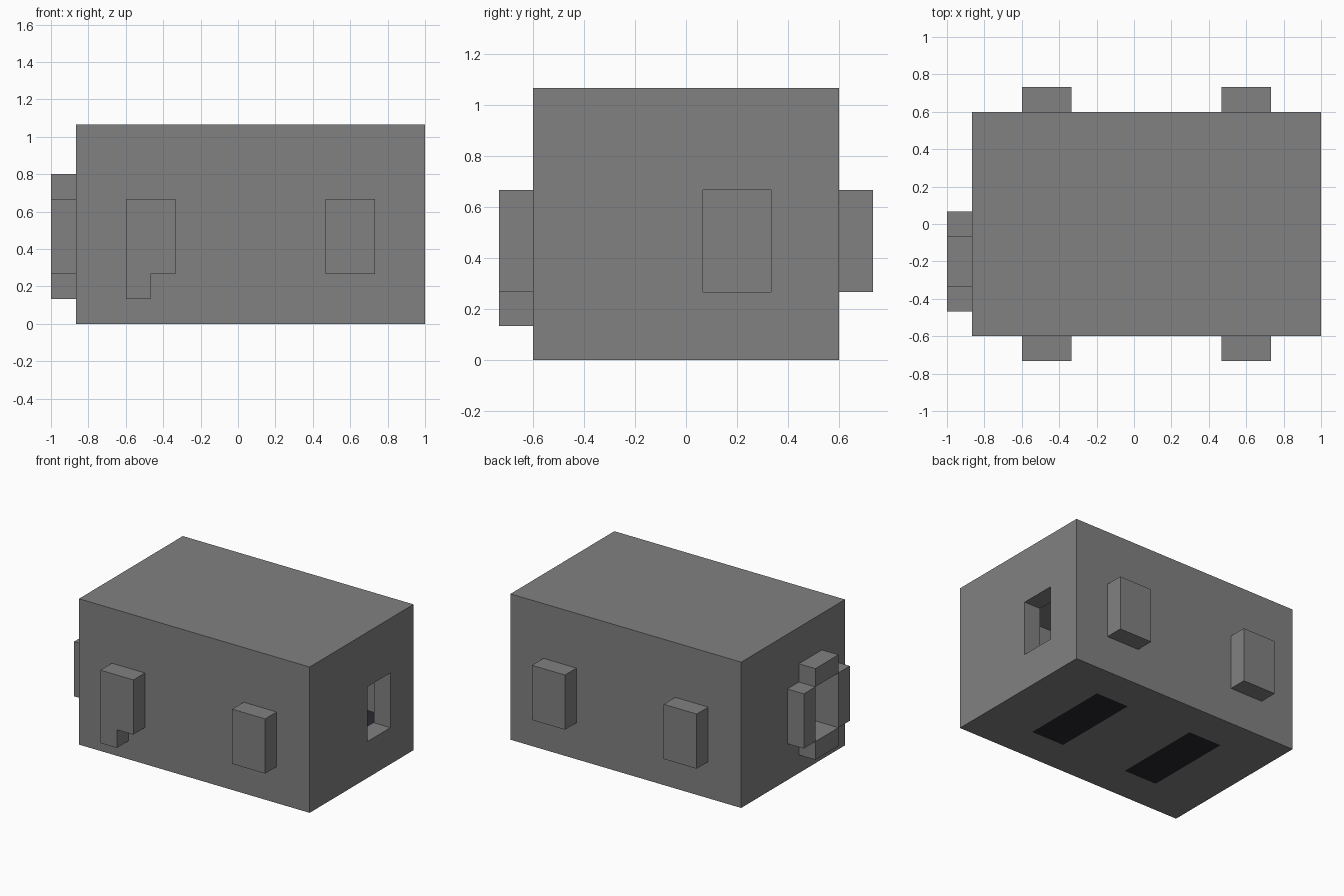
import bpy
import bmesh
from mathutils import Matrix, Vector

cube = bpy.data.objects.get("Cube")
if cube:
    bpy.data.objects.remove(cube, do_unlink=True)

U = 2 / 15                          # one grid unit of the blocky design
ORIGIN = Vector((-1, -5.5 * U, 0))  # grid corner in world space


def material(name, rgb):
    mat = bpy.data.materials.new(name)
    mat.use_nodes = True
    mat.diffuse_color = (*rgb, 1)
    mat.node_tree.nodes["Principled BSDF"].inputs["Base Color"].default_value = (*rgb, 1)
    return mat


GREY = material("stone grey", (0.22, 0.22, 0.22))
DARK = material("near black", (0.022, 0.022, 0.03))


def blocks(name, mat, *spans):
    """One object made of boxes, each given as (low corner, high corner) in grid units."""
    bm = bmesh.new()
    for low, high in spans:
        low, high = Vector(low), Vector(high)
        place = Matrix.Translation(ORIGIN + (low + high) * U / 2)
        scale = Matrix.Diagonal((*((high - low) * U), 1))
        bmesh.ops.create_cube(bm, size=1, matrix=place @ scale)
    mesh = bpy.data.meshes.new(name)
    bm.to_mesh(mesh)
    bm.free()
    mesh.materials.append(mat)
    obj = bpy.data.objects.new(name, mesh)
    bpy.context.collection.objects.link(obj)
    return obj


def cut(target, low, high):
    cutter = blocks("cutter", GREY, (low, high))
    cutter.hide_render = True
    mod = target.modifiers.new("cut", 'BOOLEAN')
    mod.operation = 'DIFFERENCE'
    mod.solver = 'EXACT'
    mod.object = cutter
    bpy.context.view_layer.objects.active = target
    bpy.ops.object.modifier_apply(modifier=mod.name)
    bpy.data.objects.remove(cutter, do_unlink=True)


# Hollow shell with one-unit walls
shell = blocks("body_shell", GREY, ((1, 1, 0), (15, 10, 8)))
cut(shell, (2, 2, 1), (14, 9, 7))

# Openings in the end walls
cut(shell, (13.5, 6, 2), (16, 8, 5))
cut(shell, (0, 3, 2), (2.5, 5, 5))

# Dark strips set flush into the floor
for x, side in ((4, "right"), (10, "left")):
    cut(shell, (x, 3, -1), (x + 2, 8, 1.5))
    blocks(side + "_floor_strip", DARK, ((x, 3, 0), (x + 2, 8, 1)))

# Dark layer covering the inner floor
blocks("inner_floor", DARK, ((2, 2, 1), (14, 9, 2)))

# Raised frame around the end opening
blocks("opening_frame", GREY,
       ((0, 2, 2), (1, 3, 5)), ((0, 5, 2), (1, 6, 5)),
       ((0, 3, 1), (1, 5, 2)), ((0, 3, 5), (1, 5, 6)))

# Raised panels on the long sides
for y, face in ((0, "front"), (10, "back")):
    for x, side in ((3, "right"), (11, "left")):
        blocks(f"{face}_{side}_panel", GREY, ((x, y, 2), (x + 2, y + 1, 5)))

# Tab hanging below one front panel
blocks("front_right_panel_tab", GREY, ((3, 0, 1), (4, 1, 2)))
